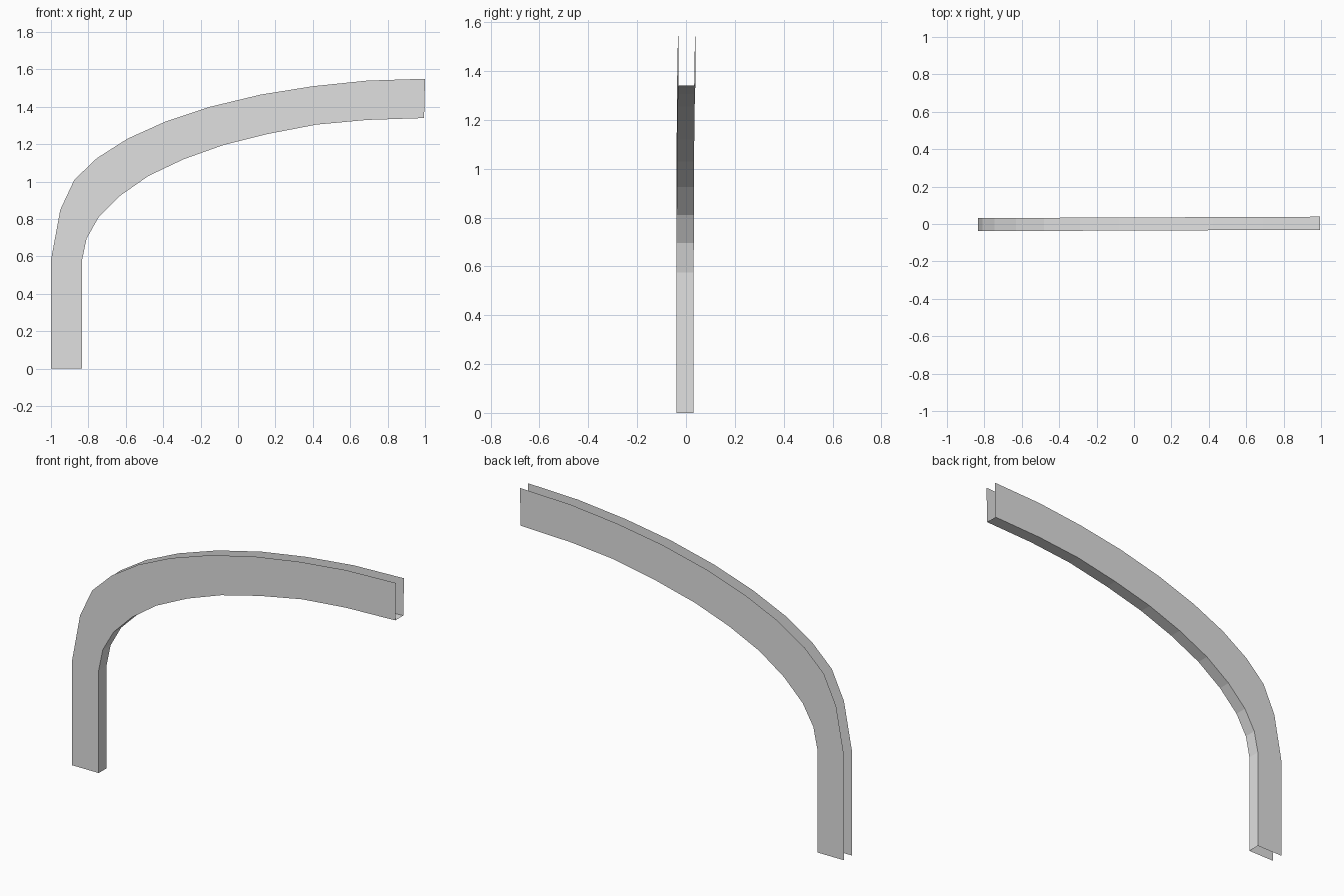
import bpy

if "Cube" in bpy.data.objects:
    bpy.data.objects.remove(bpy.data.objects["Cube"])

HALF = 0.035   # half the width of the channel

# Outer and inner edge of the bent channel, from foot to tip (x, z)
OUTER = [(-1, 0), (-1, .58), (-.95, .85), (-.875, 1.01), (-.755, 1.125),
         (-.59, 1.23), (-.39, 1.32), (-.15, 1.4), (.12, 1.465),
         (.4, 1.51), (.69, 1.54), (1, 1.55)]
INNER = [(-.835, 0), (-.835, .575), (-.81, .695), (-.745, .81), (-.63, .925),
         (-.48, 1.03), (-.29, 1.12), (-.08, 1.195), (.16, 1.255),
         (.42, 1.305), (.69, 1.33), (.995, 1.34)]

gray = bpy.data.materials.new("light gray")
gray.use_nodes = True
color = (.75, .75, .75, 1)
gray.diffuse_color = color
gray.node_tree.nodes["Principled BSDF"].inputs["Base Color"].default_value = color


def rail(edge, side):
    """Place an edge on one side; the channel skews slightly along x."""
    return [(x, side * HALF + .004 * x, z) for x, z in edge]


def sheet(name, a, b):
    """Thin surface spanning two matching rails."""
    n = len(a)
    faces = [(i, n + i, n + i + 1, i + 1) for i in range(n - 1)]
    mesh = bpy.data.meshes.new(name)
    mesh.from_pydata(a + b, [], faces)
    mesh.materials.append(gray)
    obj = bpy.data.objects.new(name, mesh)
    bpy.context.collection.objects.link(obj)


# Two side walls and the strip that joins them along the inner bend
sheet("front_wall", rail(OUTER, -1), rail(INNER, -1))
sheet("back_wall", rail(INNER, 1), rail(OUTER, 1))
sheet("inner_strip", rail(INNER, -1), rail(INNER, 1))
